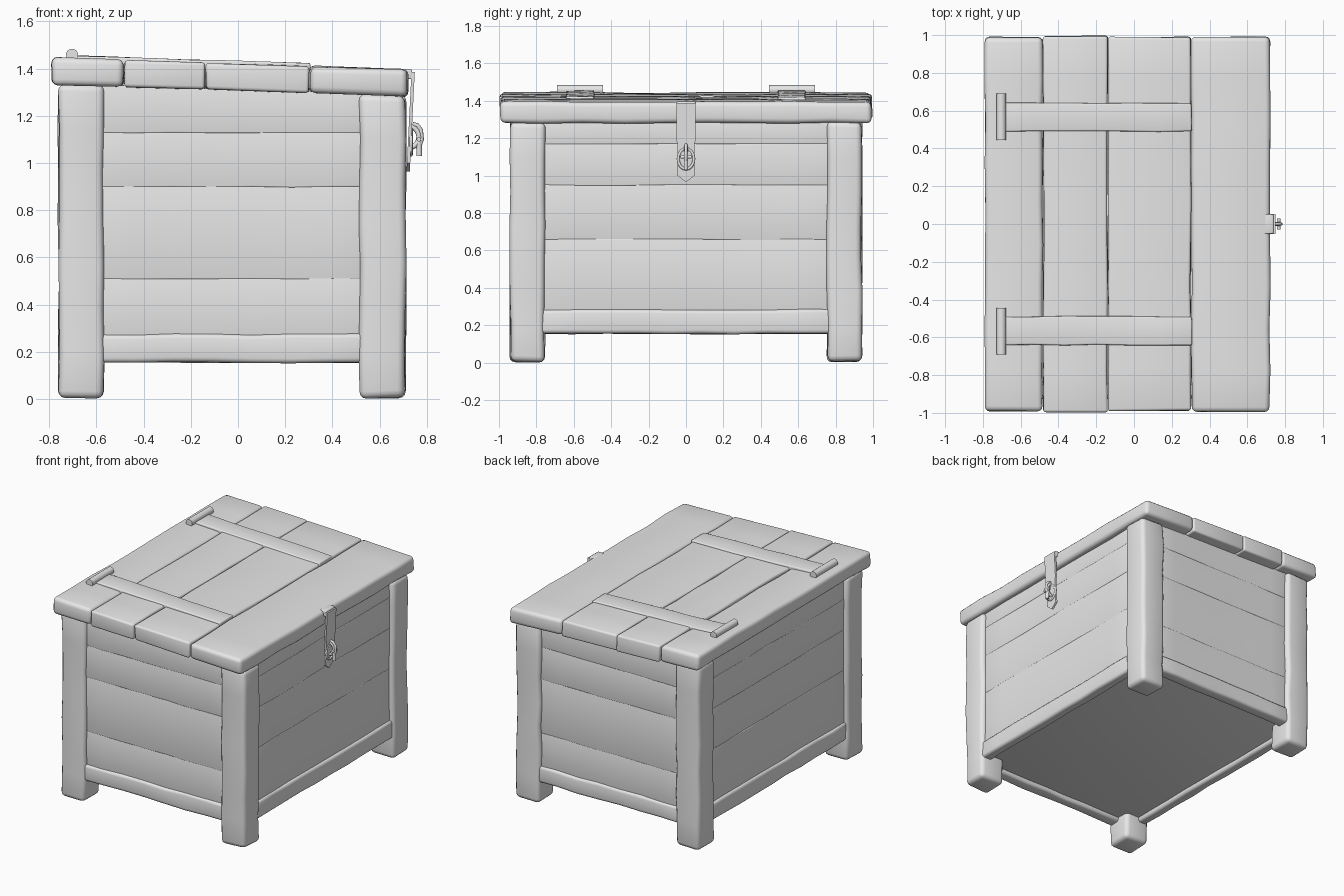
import bpy, bmesh, math, random
from mathutils import Vector, Matrix

random.seed(4)
if "Cube" in bpy.data.objects:
    bpy.data.objects.remove(bpy.data.objects["Cube"])

GREY = (0.8, 0.8, 0.8, 1)
wood = bpy.data.materials.new("plain_grey")
wood.use_nodes = True
wood.diffuse_color = GREY
wood.node_tree.nodes["Principled BSDF"].inputs["Base Color"].default_value = GREY

SLOPE = -0.033  # the lid falls towards the clasp side


def finish(name, bm):
    bmesh.ops.recalc_face_normals(bm, faces=bm.faces)
    mesh = bpy.data.meshes.new(name)
    bm.to_mesh(mesh)
    bm.free()
    mesh.materials.append(wood)
    ob = bpy.data.objects.new(name, mesh)
    bpy.context.collection.objects.link(ob)
    bpy.ops.object.select_all(action='DESELECT')
    ob.select_set(True)
    bpy.context.view_layer.objects.active = ob
    bpy.ops.object.shade_smooth_by_angle(angle=math.radians(45))
    return ob


def beam(name, x, y, z, bevel=0.02, wobble=0.004, cuts=5, slant=None):
    """Hand-hewn timber between two limits per axis; slant is 'all' or 'top'."""
    bm = bmesh.new()
    bmesh.ops.create_cube(bm, size=1)
    size = Vector((x[1] - x[0], y[1] - y[0], z[1] - z[0]))
    mid = Vector((sum(x), sum(y), sum(z))) / 2
    for v in bm.verts:
        v.co = Vector(a * b for a, b in zip(v.co, size)) + mid
    axis = max(range(3), key=lambda i: size[i])
    along = [e for e in bm.edges
             if abs((e.verts[0].co - e.verts[1].co)[axis]) > size[axis] / 2]
    if cuts:
        bmesh.ops.subdivide_edges(bm, edges=along, cuts=cuts, use_grid_fill=True)
    for v in bm.verts:
        if slant == 'all' or (slant == 'top' and v.co.z > mid.z):
            v.co.z += SLOPE * v.co.x
        v.co += Vector(random.uniform(-wobble, wobble) for _ in range(3))
    sharp = [e for e in bm.edges if e.calc_face_angle(0) > 0.8]
    bmesh.ops.bevel(bm, geom=sharp, offset=bevel, segments=3, profile=0.5,
                    affect='EDGES', clamp_overlap=True)
    return finish(name, bm)


def rod(name, start, end, radius, sides=14):
    bm = bmesh.new()
    a, b = Vector(start), Vector(end)
    bmesh.ops.create_cone(bm, cap_ends=True, segments=sides, radius1=radius,
                          radius2=radius, depth=(b - a).length)
    turn = (b - a).to_track_quat('Z', 'Y').to_matrix().to_4x4()
    bm.transform(Matrix.Translation((a + b) / 2) @ turn)
    return finish(name, bm)


def wire(name, points, radius, closed=False):
    curve = bpy.data.curves.new(name, 'CURVE')
    curve.dimensions = '3D'
    curve.bevel_depth = radius
    curve.bevel_resolution = 2
    curve.use_fill_caps = True
    line = curve.splines.new('POLY')
    line.points.add(len(points) - 1)
    for p, co in zip(line.points, points):
        p.co = (*co, 1)
    line.use_cyclic_u = closed
    line.use_smooth = True
    curve.materials.append(wood)
    ob = bpy.data.objects.new(name, curve)
    bpy.context.collection.objects.link(ob)


# corner posts
POSTS_X = {"hinge_side": (-0.76, -0.57), "clasp_side": (0.515, 0.71)}
for side, xs in POSTS_X.items():
    for end, ys in {"front": (-0.94, -0.755), "back": (0.755, 0.94)}.items():
        beam(f"{end}_{side}_post", xs, ys, (0.005, 1.31), 0.03, 0.005, 6, 'top')

# walls of stacked boards, slightly inset from the posts
END_SEAMS = [0.26, 0.51, 0.9, 1.13, 1.31]
LONG_SEAMS = [0.27, 0.66, 0.95, 1.17, 1.31]
for s, end in ((-1, "front"), (1, "back")):
    outer, inner = s * 0.91, s * 0.85
    for i, (lo, hi) in enumerate(zip(END_SEAMS, END_SEAMS[1:])):
        beam(f"{end}_board_{i}", (-0.62, 0.57), sorted((outer, inner)), (lo - 0.002, hi + 0.002),
             0.005, 0.002, 6, 'top' if hi > 1.3 else None)
    beam(f"{end}_bottom_rail", (-0.6, 0.55), sorted((s * 0.925, s * 0.84)),
         (0.155, 0.275), 0.02, 0.004, 6)
for name, outer, inner in (("hinge_side", -0.73, -0.67), ("clasp_side", 0.68, 0.62)):
    for i, (lo, hi) in enumerate(zip(LONG_SEAMS, LONG_SEAMS[1:])):
        beam(f"{name}_board_{i}", sorted((outer, inner)), (-0.8, 0.8), (lo - 0.002, hi + 0.002),
             0.005, 0.002, 6, 'top' if hi > 1.3 else None)
    shift = math.copysign(0.016, outer)
    beam(f"{name}_bottom_rail", sorted((outer + shift, inner)), (-0.78, 0.78),
         (0.155, 0.285), 0.02, 0.004, 8)

# floor
beam("floor", (-0.7, 0.65), (-0.88, 0.88), (0.185, 0.225), 0.005, 0, 0)

# lid planks
EDGES = [-0.79, -0.482, -0.138, 0.302, 0.722]
ENDS = [0.99, 0.995, 0.99, 0.993]
for i, (a, b, e) in enumerate(zip(EDGES, EDGES[1:], ENDS)):
    beam(f"lid_plank_{i}", (a + 0.002, b - 0.002), (-e, e), (1.305, 1.42),
         0.026 if i in (0, 3) else 0.014, 0.004, 8, 'all')

# lid straps and hinge barrels
for s, end in ((-1, "front"), (1, "back")):
    beam(f"{end}_lid_strap", (-0.71, 0.305), sorted((s * 0.49, s * 0.64)),
         (1.39, 1.431), 0.008, 0.003, 5, 'all')
    rod(f"{end}_hinge_barrel", (-0.703, s * 0.445, 1.458), (-0.703, s * 0.69, 1.458), 0.026)

# clasp plate with a pointed tip
bm = bmesh.new()
outline = [(-0.052, 1.385), (-0.052, 1.19), (-0.045, 1.17), (-0.045, 1.0), (0, 0.965),
           (0.045, 1.0), (0.045, 1.17), (0.052, 1.19), (0.052, 1.385)]
plate = bm.faces.new([bm.verts.new((0.714 + 0.05 * (z - 0.965), y, z)) for y, z in outline])
out = bmesh.ops.extrude_face_region(bm, geom=[plate])
for v in out["geom"]:
    if isinstance(v, bmesh.types.BMVert):
        v.co.x += 0.014
finish("clasp_plate", bm)
beam("clasp_top_tab", (0.69, 0.738), (-0.052, 0.052), (1.355, 1.396), 0.006, 0, 0)

# staple ring, its eye plate and the hanging pin
ring = [(0.733, 0.042 * math.cos(t), 1.09 + 0.055 * math.sin(t))
        for t in (i * math.tau / 20 for i in range(20))]
wire("eye_ring", ring, 0.008, True)
arch = [(0.725 + 0.042 * math.sin(t), 0, 1.11 - 0.045 * math.cos(t))
        for t in (i * math.pi / 10 for i in range(11))]
wire("staple", arch, 0.011)
wire("pin_hook", [(0.74, 0, 1.165), (0.76, 0, 1.16), (0.775, 0, 1.14),
                  (0.779, 0, 1.1), (0.772, 0, 1.08)], 0.009)
rod("pin", (0.766, 0, 1.11), (0.768, 0, 1.03), 0.012)
rod("pin_crossbar", (0.766, -0.03, 1.1), (0.766, 0.03, 1.1), 0.009)
